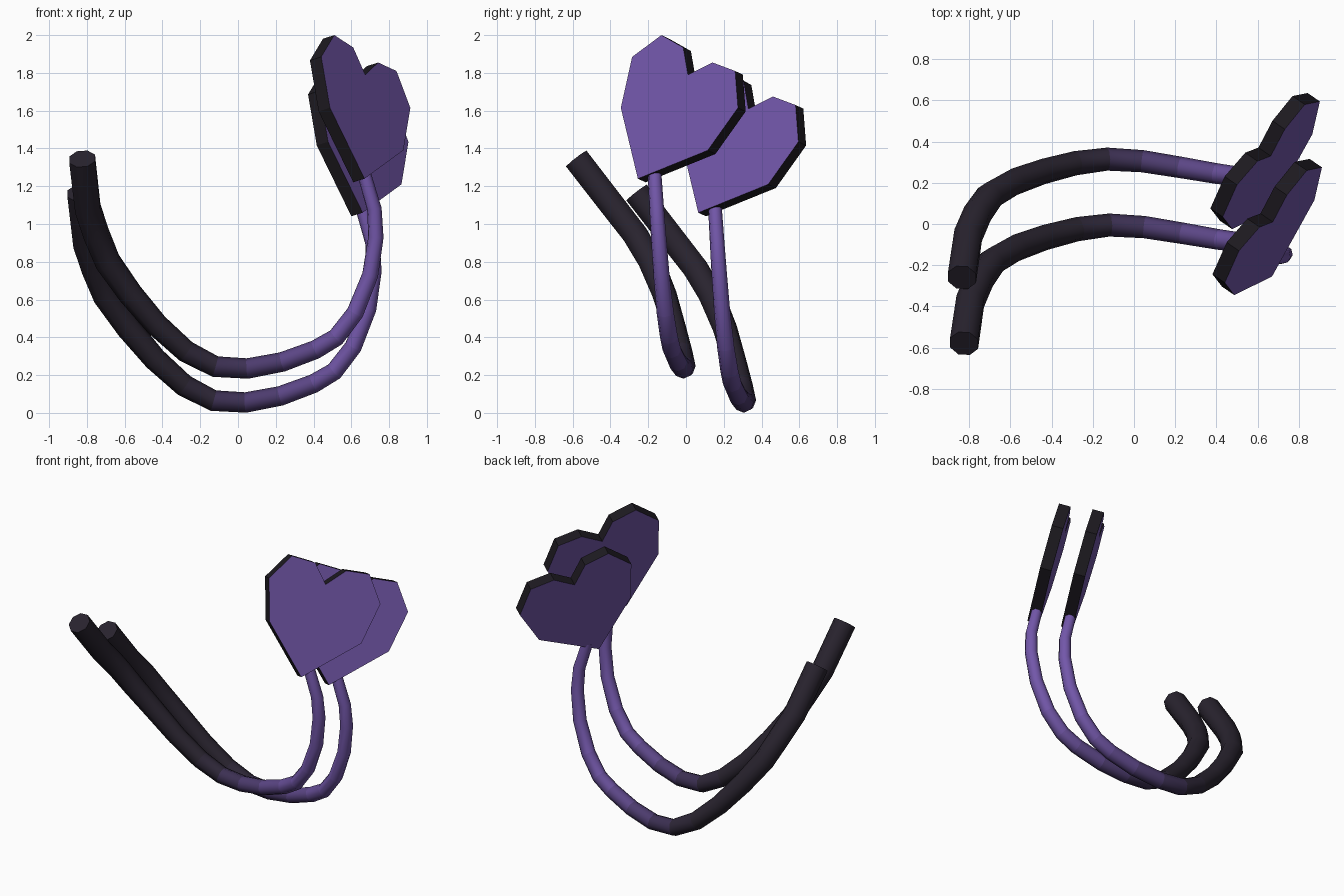
import bpy, bmesh, math
from mathutils import Vector

if "Cube" in bpy.data.objects:
    bpy.data.objects.remove(bpy.data.objects["Cube"])

OFFSET = Vector((-0.01, 0.32, -0.18))      # second tail relative to the first
SIDES = 8
DARK, PURPLE = (0.022, 0.017, 0.028), (0.17, 0.095, 0.40)

# centre line and radius of a tail, thick end first
PATH = [
    (-0.825, -0.58, 1.345, 0.074), (-0.795, -0.375, 1.08, 0.073),
    (-0.75, -0.27, 0.945, 0.072), (-0.69, -0.185, 0.80, 0.070),
    (-0.57, -0.115, 0.63, 0.066), (-0.43, -0.065, 0.465, 0.062),
    (-0.275, -0.025, 0.325, 0.059), (-0.12, -0.005, 0.245, 0.056),
    (0.05, -0.015, 0.235, 0.054), (0.235, -0.045, 0.27, 0.052),
    (0.41, -0.075, 0.335, 0.050), (0.52, -0.09, 0.40, 0.048),
    (0.62, -0.11, 0.53, 0.046), (0.70, -0.13, 0.73, 0.043),
    (0.73, -0.145, 0.93, 0.041), (0.722, -0.155, 1.08, 0.039),
    (0.675, -0.165, 1.24, 0.037), (0.665, -0.165, 1.275, 0.036)]

# heart outline as (y, z) on its tilted plane
HEART = [(-0.255, 1.24), (0.115, 1.39), (0.275, 1.615), (0.26, 1.81),
         (0.14, 1.855), (0.01, 1.79), (-0.015, 1.935), (-0.13, 2.0),
         (-0.285, 1.885), (-0.345, 1.615)]
NORMAL = Vector((0.797, -0.547, 0.258)).normalized()
TIP = Vector((0.67, -0.255, 1.24))
THICK = 0.075


def material(name, col):
    m = bpy.data.materials.new(name)
    m.diffuse_color = (*col, 1)
    m.use_nodes = True
    m.node_tree.nodes["Principled BSDF"].inputs["Base Color"].default_value = m.diffuse_color
    return m


def finish(bm, name, mats):
    bmesh.ops.recalc_face_normals(bm, faces=bm.faces)
    me = bpy.data.meshes.new(name)
    bm.to_mesh(me)
    bm.free()
    ob = bpy.data.objects.new(name, me)
    bpy.context.collection.objects.link(ob)
    for m in mats:
        me.materials.append(m)
    return ob


def make_tail(name, shift, mats):
    # tapered tube swept along the path, one material band per segment
    bm = bmesh.new()
    pts = [Vector(p[:3]) + shift for p in PATH]
    n = len(pts)
    rings, prev = [], None
    for i, p in enumerate(pts):
        a = (pts[i] - pts[i - 1]).normalized() if i else Vector()
        b = (pts[i + 1] - pts[i]).normalized() if i < n - 1 else Vector()
        t = (a + b).normalized()
        if prev is None:
            u = t.cross(Vector((1, 0, 0))).normalized()
        else:
            u = prev.rotation_difference(t) @ u
        v = t.cross(u)
        prev = t
        angles = [2 * math.pi * (k + 0.5) / SIDES for k in range(SIDES)]
        rings.append([bm.verts.new(p + PATH[i][3] * (u * math.cos(g) + v * math.sin(g)))
                      for g in angles])
    for i in range(n - 1):
        for k in range(SIDES):
            j = (k + 1) % SIDES
            f = bm.faces.new((rings[i][k], rings[i][j], rings[i + 1][j], rings[i + 1][k]))
            f.material_index = i
    bm.faces.new(rings[0])
    bm.faces.new(rings[-1]).material_index = n - 2
    ob = finish(bm, name, mats)
    bpy.ops.object.select_all(action='DESELECT')
    ob.select_set(True)
    bpy.context.view_layer.objects.active = ob
    bpy.ops.object.shade_smooth_by_angle(angle=math.radians(60))


def make_heart(name, shift, mats):
    # flat heart plate: purple faces, dark rim
    bm = bmesh.new()
    front = []
    for y, z in HEART:
        x = TIP.x - (NORMAL.y * (y - TIP.y) + NORMAL.z * (z - TIP.z)) / NORMAL.x
        front.append(Vector((x, y, z)) + shift)
    fv = [bm.verts.new(p) for p in front]
    bv = [bm.verts.new(p - NORMAL * THICK) for p in front]
    bm.faces.new(fv)
    bm.faces.new(bv[::-1])
    for i in range(len(fv)):
        j = (i + 1) % len(fv)
        bm.faces.new((fv[i], bv[i], bv[j], fv[j])).material_index = 1
    finish(bm, name, mats)


# dark-to-purple gradient along the tail
bands = []
for i in range(len(PATH) - 1):
    s = min(max((PATH[i][0] + PATH[i + 1][0]) / 2 + 0.25, 0) / 0.9, 1)
    if i > 12:
        s = 1
    bands.append(material(f"tail_band_{i}", [d + (p - d) * s ** 1.3 for d, p in zip(DARK, PURPLE)]))
heart_mats = [material("heart_purple", PURPLE), material("heart_rim", (0.012, 0.010, 0.014))]

for label, shift in (("front", Vector()), ("back", OFFSET)):
    make_tail(f"{label}_tail", shift, bands)
    make_heart(f"{label}_heart_tip", shift, heart_mats)
